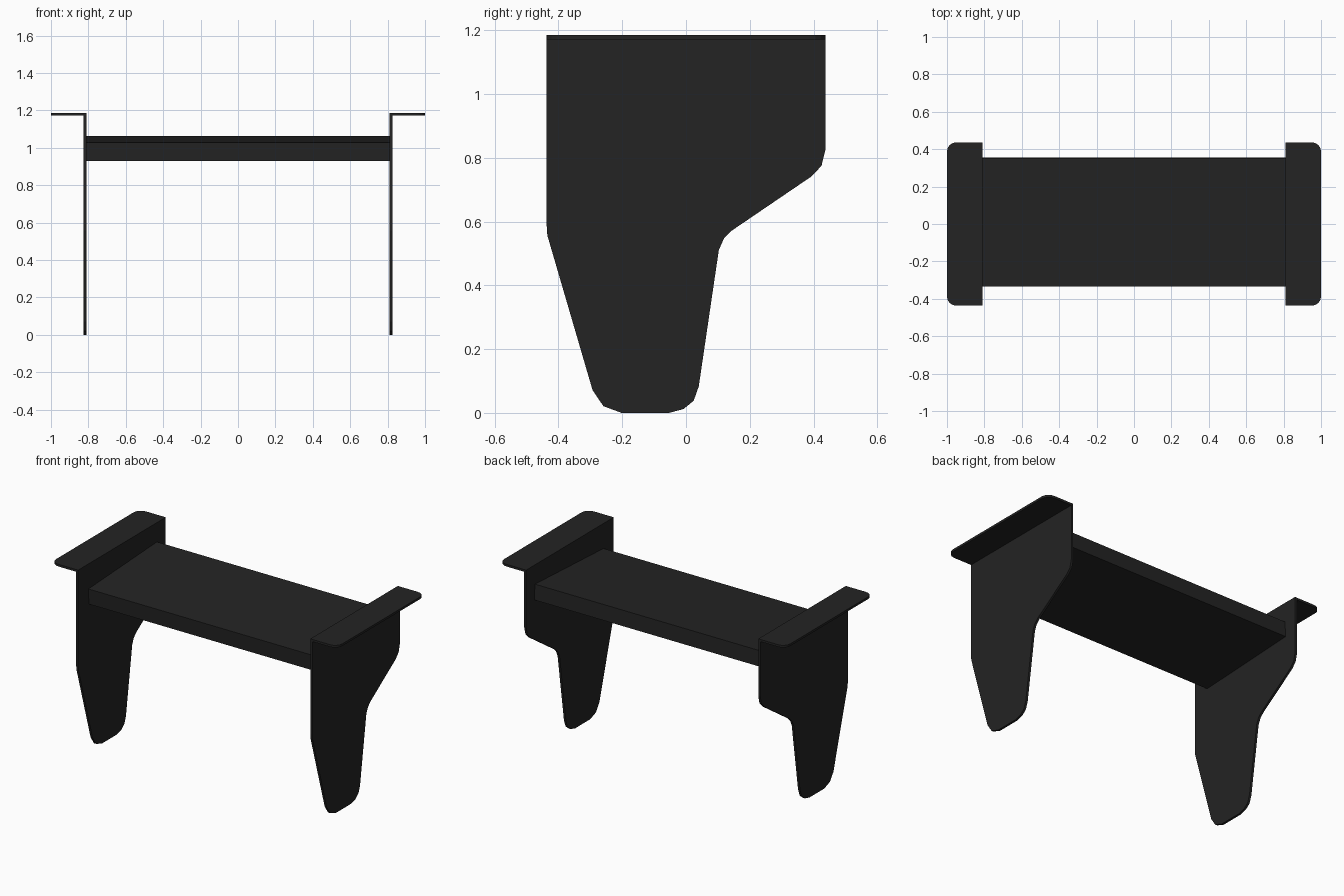
import bpy, bmesh, math
from mathutils import Vector

default = bpy.data.objects.get("Cube")
if default:
    bpy.data.objects.remove(default, do_unlink=True)

black = bpy.data.materials.new("matte black")
black.use_nodes = True
colour = (0.017, 0.017, 0.017, 1)
black.diffuse_color = colour
black.node_tree.nodes["Principled BSDF"].inputs["Base Color"].default_value = colour


def finish(name, bm):
    """Turn a bmesh into a flat shaded black object."""
    bmesh.ops.recalc_face_normals(bm, faces=bm.faces)
    mesh = bpy.data.meshes.new(name)
    bm.to_mesh(mesh)
    bm.free()
    mesh.materials.append(black)
    obj = bpy.data.objects.new(name, mesh)
    bpy.context.collection.objects.link(obj)
    return obj


def sheet(name, outline, offset):
    """Extrude a flat outline by an offset and mirror it to the other side."""
    bm = bmesh.new()
    face = bm.faces.new([bm.verts.new(p) for p in outline])
    new = bmesh.ops.extrude_face_region(bm, geom=[face])["geom"]
    verts = [v for v in new if isinstance(v, bmesh.types.BMVert)]
    bmesh.ops.translate(bm, verts=verts, vec=Vector(offset))
    obj = finish(name, bm)
    obj.modifiers.new("Mirror", "MIRROR").use_axis[0] = True
    return obj


INNER, THICK = 0.811, 0.014
TOP, HALF_DEPTH = 1.186, 0.437

# Side panels tapering to rounded feet (y, z profile)
profile = [
    (-HALF_DEPTH, TOP - THICK), (HALF_DEPTH, TOP - THICK),
    (HALF_DEPTH, 0.824), (0.425, 0.775), (0.394, 0.742),
    (0.144, 0.572), (0.119, 0.547), (0.103, 0.511),
    (0.04, 0.083), (0.024, 0.038), (-0.008, 0.012), (-0.053, 0),
    (-0.202, 0), (-0.259, 0.021), (-0.293, 0.071),
    (-0.435, 0.557), (-HALF_DEPTH, 0.588),
]
sheet("side_panels", [(INNER, y, z) for y, z in profile], (THICK, 0, 0))

# Outward flanges with rounded outer corners
radius = 0.05
arc = [(1 - radius + radius * math.cos(a), HALF_DEPTH - radius + radius * math.sin(a))
       for a in (math.radians(90 * i / 4) for i in range(5))]
rim = [(INNER, -HALF_DEPTH)] + [(x, -y) for x, y in reversed(arc)] + arc + [(INNER, HALF_DEPTH)]
sheet("top_flanges", [(x, y, TOP) for x, y in rim], (0, 0, -THICK))

# Shelf slab, raised slightly towards the back
bm = bmesh.new()
bmesh.ops.create_cube(bm, size=1)
bmesh.ops.scale(bm, verts=bm.verts, vec=(2 * INNER, 0.685, 0.098))
shelf = finish("tilted_shelf", bm)
shelf.location = (0, 0.01, 0.997)
shelf.rotation_euler.x = math.radians(3)
